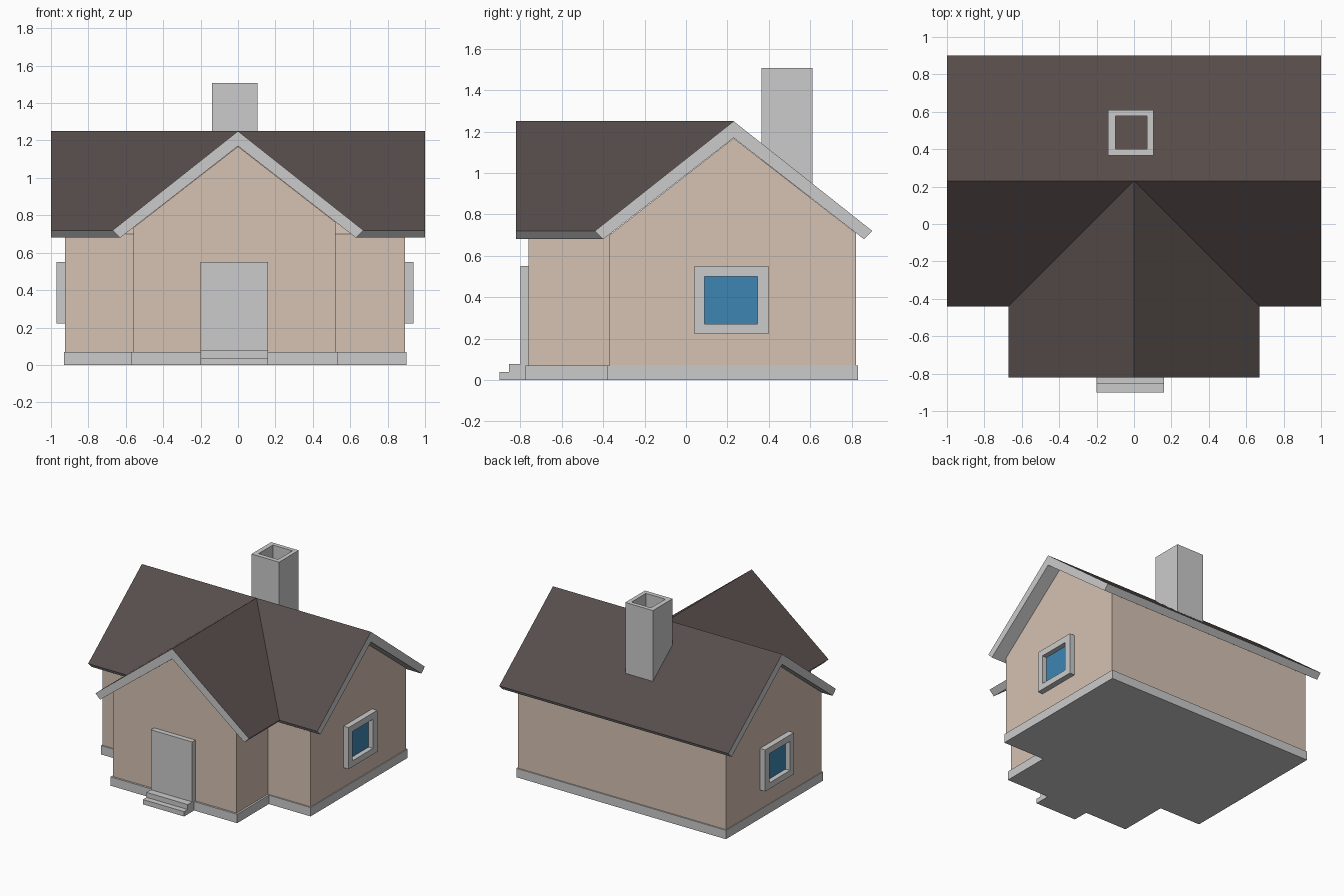
import bpy, bmesh

if "Cube" in bpy.data.objects:
    bpy.data.objects.remove(bpy.data.objects["Cube"])


def material(name, rgb):
    m = bpy.data.materials.new(name)
    m.diffuse_color = (*rgb, 1)
    m.use_nodes = True
    m.node_tree.nodes["Principled BSDF"].inputs["Base Color"].default_value = m.diffuse_color
    return m


WALL = material("plaster", (0.67, 0.54, 0.45))
TILE = material("roof_tile", (0.095, 0.075, 0.07))
GLASS = material("window_blue", (0.047, 0.24, 0.45))
TRIM = material("trim_grey", (0.8, 0.8, 0.8))


def finish(name, bm, mats=()):
    bmesh.ops.recalc_face_normals(bm, faces=bm.faces)
    me = bpy.data.meshes.new(name)
    bm.to_mesh(me)
    bm.free()
    for m in mats:
        me.materials.append(m)
    ob = bpy.data.objects.new(name, me)
    bpy.context.collection.objects.link(ob)
    return ob


def place(axis, p, d):
    # 2D profile point p at depth d along the axis
    u, v = p
    return {"x": (d, u, v), "y": (u, d, v), "z": (u, v, d)}[axis]


def prism(name, axis, profile, a, b, mats=()):
    bm = bmesh.new()
    lo = [bm.verts.new(place(axis, p, a)) for p in profile]
    hi = [bm.verts.new(place(axis, p, b)) for p in profile]
    bm.faces.new(lo)
    bm.faces.new(hi)
    n = len(profile)
    for i in range(n):
        j = (i + 1) % n
        bm.faces.new((lo[i], lo[j], hi[j], hi[i]))
    return finish(name, bm, mats)


def rect(u0, u1, v0, v1):
    return [(u0, v0), (u1, v0), (u1, v1), (u0, v1)]


def ring(name, axis, outer, inner, a, b):
    # rectangular tube: four loops joined in a closed cycle
    bm = bmesh.new()
    loops = [[bm.verts.new(place(axis, p, d)) for p in prof]
             for prof, d in ((outer, a), (outer, b), (inner, b), (inner, a))]
    for k in range(4):
        s, t = loops[k], loops[(k + 1) % 4]
        for i in range(4):
            j = (i + 1) % 4
            bm.faces.new((s[i], s[j], t[j], t[i]))
    return finish(name, bm)


# Foundation, T-shaped
prism("foundation", "z",
      [(-0.93, 0.83), (-0.93, -0.38), (-0.57, -0.38), (-0.57, -0.775),
       (0.535, -0.775), (0.535, -0.38), (0.90, -0.38), (0.90, 0.83)], 0, 0.07)

# Gabled walls of the main house and the front wing
prism("main_walls", "x",
      [(-0.37, 0.02), (0.82, 0.02), (0.82, 0.71), (0.23, 1.168), (-0.37, 0.70)],
      -0.925, 0.893, [WALL])
prism("wing_walls", "y",
      [(-0.56, 0.02), (0.52, 0.02), (0.52, 0.764), (0, 1.168), (-0.56, 0.733)],
      -0.76, -0.36, [WALL])

# Roof: right half as (top point, inset of the underside), then mirrored
TOP, EAVE = 1.25, 0.72
pts = [((0, 0.23, TOP), (0, 0, -0.08)),            # 0 ridge crossing
       ((1, 0.23, TOP), (0, 0, -0.08)),            # 1 main ridge end
       ((0, 0.90, EAVE), (0, -0.04, -0.04)),       # 2 back eave middle
       ((1, 0.90, EAVE), (0, -0.04, -0.04)),       # 3 back eave end
       ((1, -0.44, EAVE), (0, 0.04, -0.04)),       # 4 front eave end
       ((0.67, -0.44, EAVE), (-0.04, 0.04, -0.04)),  # 5 valley foot
       ((0.67, -0.82, EAVE), (-0.04, 0, -0.04)),   # 6 wing eave end
       ((0, -0.82, TOP), (0, 0, -0.08))]           # 7 wing ridge end
bm = bmesh.new()
up = [bm.verts.new(p) for p, _ in pts]
dn = [bm.verts.new([c + o for c, o in zip(p, off)]) for p, off in pts]
for f in ((0, 1, 3, 2), (5, 4, 1, 0), (7, 6, 5, 0)):
    bm.faces.new([up[i] for i in f])
    bm.faces.new([dn[i] for i in reversed(f)]).material_index = 1
rim = (2, 3, 1, 4, 5, 6, 7)
for i, j in zip(rim, rim[1:]):
    bm.faces.new((up[i], up[j], dn[j], dn[i])).material_index = 1
roof = finish("roof", bm, [TILE, TRIM])
mod = roof.modifiers.new("mirror", "MIRROR")
mod.use_clip = True

# Chimney, open at the top
ring("chimney", "z", rect(-0.138, 0.103, 0.365, 0.61),
     rect(-0.10, 0.07, 0.40, 0.578), 0.88, 1.508)

# Door and two steps
prism("door", "y", rect(-0.20, 0.16, 0.06, 0.55), -0.80, -0.75)
prism("door_steps", "x",
      [(-0.90, 0), (-0.77, 0), (-0.77, 0.077), (-0.855, 0.077),
       (-0.855, 0.038), (-0.90, 0.038)], -0.20, 0.16)

# Side windows
for side, wall, out in (("left", -0.925, -0.97), ("right", 0.893, 0.937)):
    s = 1 if out > 0 else -1
    ring(f"{side}_window_frame", "x", rect(0.04, 0.398, 0.222, 0.55),
         rect(0.09, 0.346, 0.27, 0.50), wall - 0.01 * s, out)
    prism(f"{side}_window_glass", "x", rect(0.085, 0.351, 0.265, 0.505),
          wall - 0.01 * s, wall + 0.006 * s, [GLASS])
